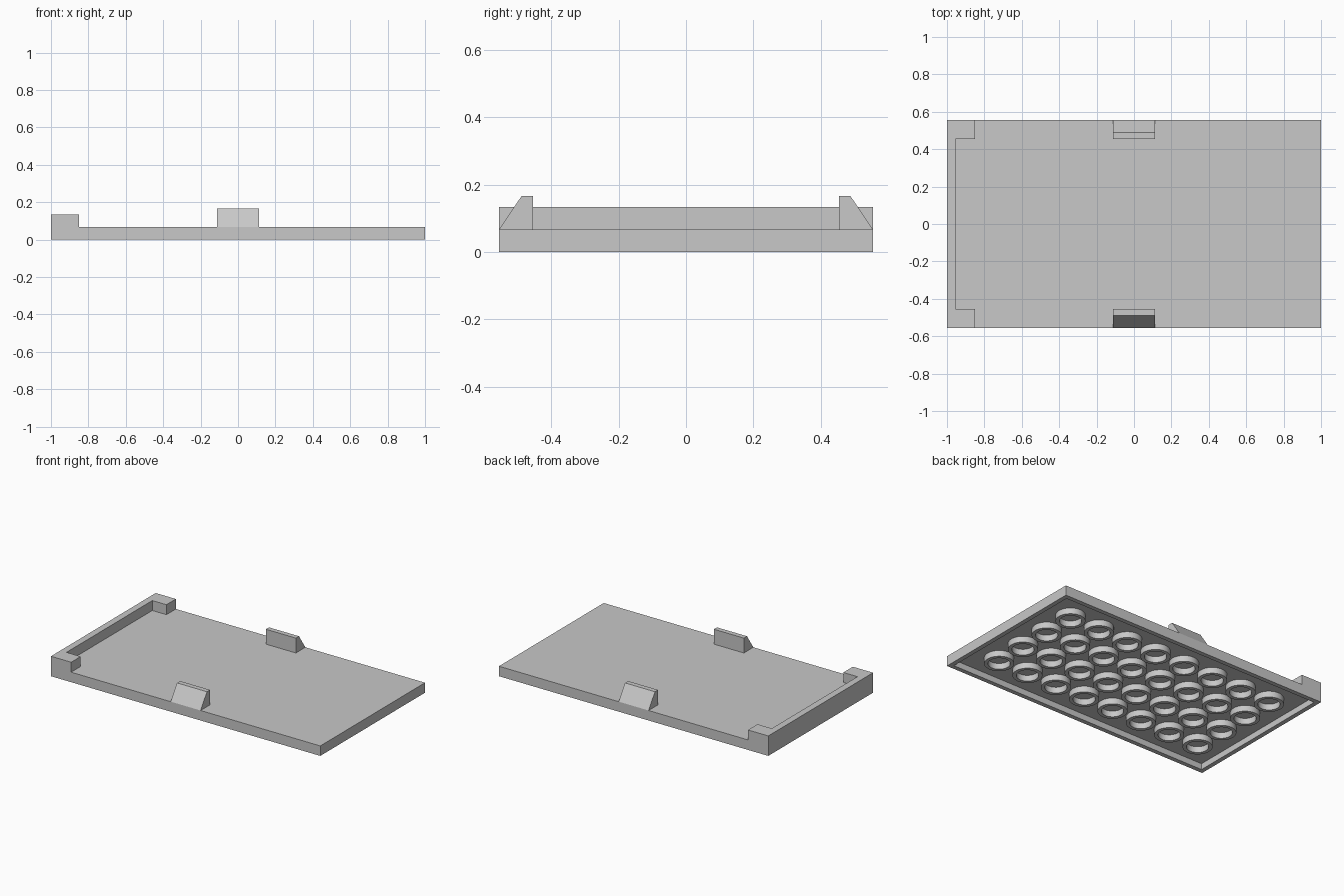
import bpy, bmesh, math
from mathutils import Vector

cube = bpy.data.objects.get("Cube")
if cube:
    bpy.data.objects.remove(cube, do_unlink=True)

UNIT = 2 / 9                  # grid pitch: nine by five cells
HX, HY = 1.0, UNIT * 2.5      # half length and half width
TOP = 0.067                   # top of the plate
ROOF = 0.04                   # underside of the plate's thin roof
WALL = 0.042

grey = bpy.data.materials.new("light_grey")
grey.use_nodes = True
colour = (0.58, 0.58, 0.58, 1)
grey.diffuse_color = colour
grey.node_tree.nodes["Principled BSDF"].inputs["Base Color"].default_value = colour


def finish(name, bm):
    bmesh.ops.recalc_face_normals(bm, faces=bm.faces)
    mesh = bpy.data.meshes.new(name)
    bm.to_mesh(mesh)
    bm.free()
    mesh.materials.append(grey)
    obj = bpy.data.objects.new(name, mesh)
    bpy.context.collection.objects.link(obj)
    return obj


def prism(name, points, direction):
    """Extrude a closed outline along a direction."""
    bm = bmesh.new()
    face = bm.faces.new([bm.verts.new(p) for p in points])
    out = bmesh.ops.extrude_face_region(bm, geom=[face], use_keep_orig=True)
    verts = [g for g in out["geom"] if isinstance(g, bmesh.types.BMVert)]
    bmesh.ops.translate(bm, verts=verts, vec=Vector(direction))
    return finish(name, bm)


# Base plate: a shallow box hollowed from below
bm = bmesh.new()
bmesh.ops.create_cube(bm, size=1)
bmesh.ops.scale(bm, vec=(2 * HX, 2 * HY, TOP), verts=bm.verts)
bmesh.ops.translate(bm, vec=(0, 0, TOP / 2), verts=bm.verts)
bm.normal_update()
bottom = min(bm.faces, key=lambda f: f.calc_center_median().z)
bmesh.ops.inset_region(bm, faces=[bottom], thickness=WALL)
out = bmesh.ops.extrude_face_region(bm, geom=[bottom])
bmesh.ops.translate(bm, vec=(0, 0, ROOF),
                    verts=[g for g in out["geom"] if isinstance(g, bmesh.types.BMVert)])
if bottom.is_valid:
    bmesh.ops.delete(bm, geom=[bottom], context="FACES_ONLY")
finish("base_plate", bm)

# End lip: C-shaped wall with a block at each corner
half = [(-0.955, 0.455), (-0.85, 0.455), (-0.85, HY), (-HX, HY)]
outline = half + [(x, -y) for x, y in reversed(half)]
prism("end_lip", [(x, y, TOP) for x, y in outline], (0, 0, TOP))

# Side clips: sloped outside, upright inside
profile = [(HY, TOP), (0.488, 0.167), (0.455, 0.167), (0.455, TOP)]
for name, side in (("front_clip", -1), ("back_clip", 1)):
    prism(name, [(-UNIT / 2, side * y, z) for y, z in profile], (UNIT, 0, 0))

# Underside tubes: hollow rings between the grid cells
SEGMENTS = 40
OUTER, INNER = 0.09, 0.067
bm = bmesh.new()
for i in range(8):
    for j in range(4):
        cx, cy = (i - 3.5) * UNIT, (j - 1.5) * UNIT
        rings = []
        for radius, z in ((OUTER, ROOF), (OUTER, 0), (INNER, 0), (INNER, ROOF)):
            rings.append([bm.verts.new((cx + radius * math.cos(a), cy + radius * math.sin(a), z))
                          for a in (math.tau * k / SEGMENTS for k in range(SEGMENTS))])
        for low, high in zip(rings, rings[1:]):
            for k in range(SEGMENTS):
                n = (k + 1) % SEGMENTS
                bm.faces.new((low[k], high[k], high[n], low[n]))
        # Closing ring against the roof keeps each tube solid
        for k in range(SEGMENTS):
            n = (k + 1) % SEGMENTS
            bm.faces.new((rings[3][k], rings[0][k], rings[0][n], rings[3][n]))
tubes = finish("underside_tubes", bm)
bpy.ops.object.select_all(action="DESELECT")
tubes.select_set(True)
bpy.context.view_layer.objects.active = tubes
bpy.ops.object.shade_smooth_by_angle(angle=math.radians(30))
